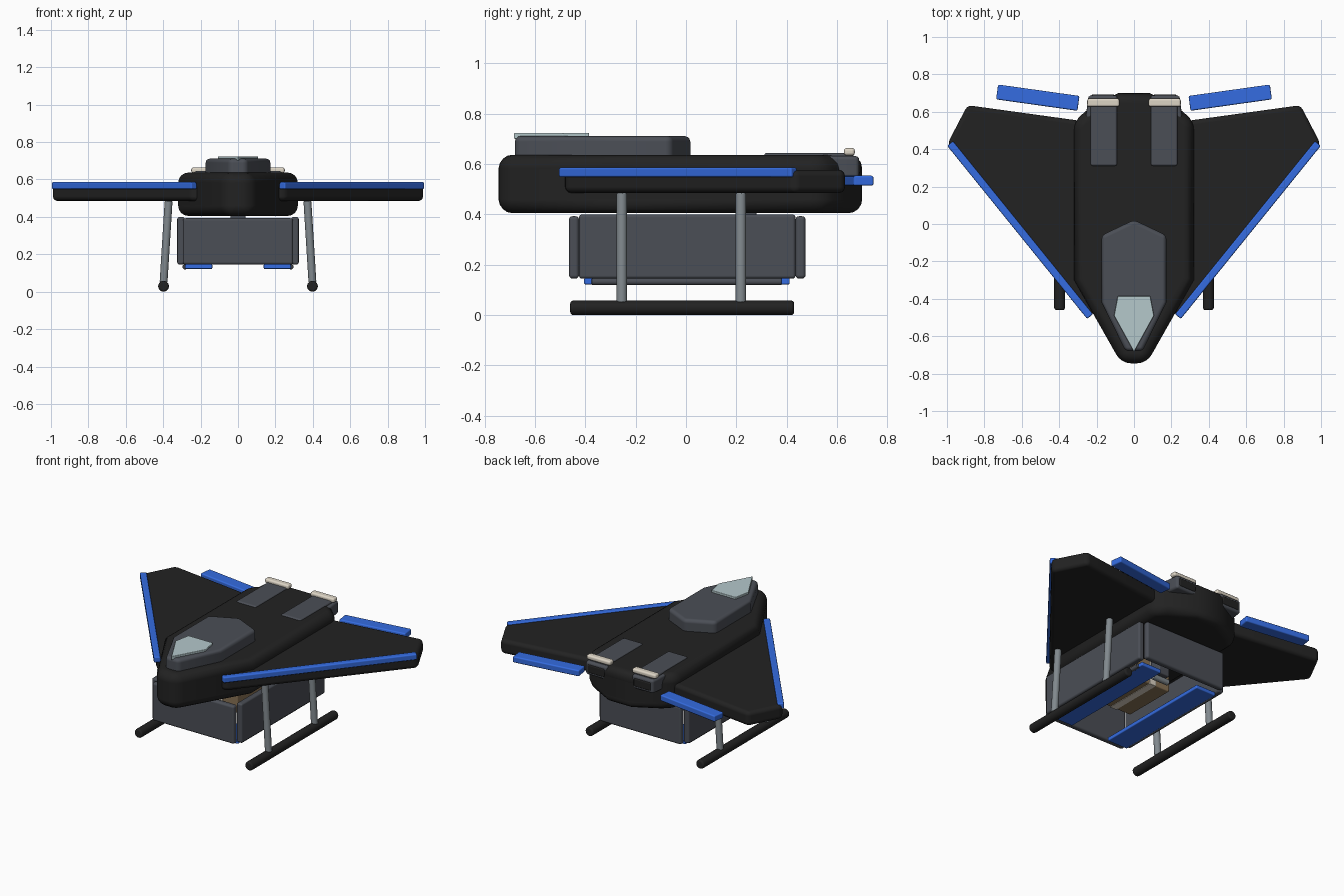
import bpy, bmesh
from mathutils import Vector

if "Cube" in bpy.data.objects:
    bpy.data.objects.remove(bpy.data.objects["Cube"])


def material(name, r, g, b):
    m = bpy.data.materials.new(name)
    m.diffuse_color = (r, g, b, 1)
    m.use_nodes = True
    m.node_tree.nodes["Principled BSDF"].inputs["Base Color"].default_value = m.diffuse_color
    return m


BLACK = material("matt black", 0.016, 0.016, 0.016)
GREY = material("dark grey", 0.07, 0.077, 0.093)
STEEL = material("steel", 0.22, 0.25, 0.27)
BLUE = material("blue", 0.035, 0.15, 0.75)
GLASS = material("pale glass", 0.46, 0.58, 0.6)
CREAM = material("cream", 0.72, 0.66, 0.56)
BROWN = material("cardboard", 0.25, 0.17, 0.09)


def finish(name, bm, mat, bevel, mirror, segments=3):
    bmesh.ops.recalc_face_normals(bm, faces=bm.faces)
    me = bpy.data.meshes.new(name)
    bm.to_mesh(me)
    bm.free()
    me.materials.append(mat)
    me.polygons.foreach_set("use_smooth", [True] * len(me.polygons))
    ob = bpy.data.objects.new(name, me)
    bpy.context.collection.objects.link(ob)
    b = ob.modifiers.new("bevel", 'BEVEL')
    b.width, b.segments, b.harden_normals = bevel, segments, True
    b.limit_method = 'ANGLE'
    if mirror:
        ob.modifiers.new("mirror", 'MIRROR')
    return ob


def prism(name, outline, z0, z1, mat, bevel=0.01, mirror=False, segments=3):
    """Extrude a plan outline from z0 to z1 with rounded edges."""
    bm = bmesh.new()
    face = bm.faces.new([bm.verts.new((x, y, z0)) for x, y in outline])
    ext = bmesh.ops.extrude_face_region(bm, geom=[face])
    up = [v for v in ext["geom"] if isinstance(v, bmesh.types.BMVert)]
    bmesh.ops.translate(bm, verts=up, vec=(0, 0, z1 - z0))
    return finish(name, bm, mat, bevel, mirror, segments)


def box(name, x0, x1, y0, y1, z0, z1, mat, bevel=0.01, mirror=False):
    return prism(name, [(x0, y0), (x1, y0), (x1, y1), (x0, y1)], z0, z1, mat, bevel, mirror)


def strip(name, p, q, width, z0, z1, mat, bevel=0.008):
    """Mirrored flat bar from p to q in plan."""
    p, q = Vector(p), Vector(q)
    d = (q - p).normalized()
    n = Vector((-d.y, d.x)) * width / 2
    return prism(name, [p - n, q - n, q + n, p + n], z0, z1, mat, bevel, True)


def rod(name, p, q, r, mat, bevel=0.005, mirror=True):
    p, q = Vector(p), Vector(q)
    bm = bmesh.new()
    bmesh.ops.create_cone(bm, cap_ends=True, segments=16, radius1=r, radius2=r, depth=(q - p).length)
    bmesh.ops.rotate(bm, verts=bm.verts, matrix=(q - p).to_track_quat('Z', 'Y').to_matrix())
    bmesh.ops.translate(bm, verts=bm.verts, vec=(p + q) / 2)
    return finish(name, bm, mat, bevel, mirror)


def symmetric(half):
    """Close a right-hand half outline by reflecting it in x."""
    return half + [(-x, y) for x, y in reversed(half) if x > 0]


# Fuselage
prism("fuselage", symmetric([(0.068, -0.745), (0.32, -0.30), (0.32, 0.55), (0.25, 0.61), (0.085, 0.70)]),
      0.405, 0.637, BLACK, 0.055, segments=4)

# Canopy and windscreen
prism("canopy", symmetric([(0.045, -0.68), (0.173, -0.42), (0.173, -0.06), (0, 0.022)]),
      0.60, 0.711, GREY, 0.022)
prism("windscreen", symmetric([(0, -0.685), (0.107, -0.49), (0.087, -0.385)]),
      0.70, 0.724, GLASS, 0.004)

# Wings with blue leading edges and rear flaps
prism("wing", [(0.20, -0.48), (0.25, -0.48), (0.997, 0.43), (0.89, 0.635), (0.31, 0.555), (0.2, 0.52)],
      0.485, 0.577, BLACK, 0.028, True)
strip("leading_edge", (0.235, -0.495), (0.983, 0.43), 0.04, 0.548, 0.586, BLUE)
strip("flap", (0.297, 0.645), (0.732, 0.706), 0.08, 0.514, 0.554, BLUE)

# Engines
box("engine_cowl", 0.09, 0.233, 0.31, 0.665, 0.56, 0.645, GREY, 0.012, True)
prism("engine_nozzle", [(0.1, 0.5), (0.23, 0.5), (0.257, 0.58), (0.243, 0.688), (0.09, 0.688), (0.08, 0.58)],
      0.545, 0.632, GREY, 0.015, True)
box("nozzle_outlet", 0.105, 0.228, 0.67, 0.693, 0.562, 0.615, BLACK, 0.008, True)
box("nozzle_lip", 0.078, 0.25, 0.627, 0.671, 0.634, 0.664, CREAM, 0.012, True)

# Open cargo bay: four walls, hinges and bottom doors
box("bay_side_wall", 0.285, 0.325, -0.425, 0.435, 0.145, 0.40, GREY, 0.012, True)
for name, y in (("bay_front_wall", -0.445), ("bay_back_wall", 0.455)):
    box(name, -0.295, 0.295, y - 0.02, y + 0.02, 0.145, 0.393, GREY, 0.014)
box("bay_door", 0.137, 0.283, -0.405, 0.412, 0.122, 0.147, BLUE, 0.006, True)
rod("door_hinge", (0.283, -0.375, 0.133), (0.283, 0.38, 0.133), 0.014, GREY)

# Parcel and release hook inside the bay
box("parcel", -0.13, 0.13, -0.19, 0.17, 0.2, 0.36, BROWN, 0.008)
box("parcel_tape", -0.025, 0.025, -0.193, 0.173, 0.197, 0.363, CREAM, 0.004)
box("hook_bracket", -0.04, 0.04, 0.2, 0.28, 0.22, 0.42, GREY, 0.008)
rod("hook_bar", (-0.06, 0.24, 0.205), (0.06, 0.24, 0.205), 0.018, STEEL, mirror=False)

# Landing skids
rod("skid", (0.398, -0.46, 0.029), (0.398, 0.43, 0.029), 0.029, BLACK, 0.012)
for name, y in (("front_strut", -0.255), ("back_strut", 0.218)):
    rod(name, (0.371, y, 0.485), (0.398, y, 0.05), 0.021, STEEL)
